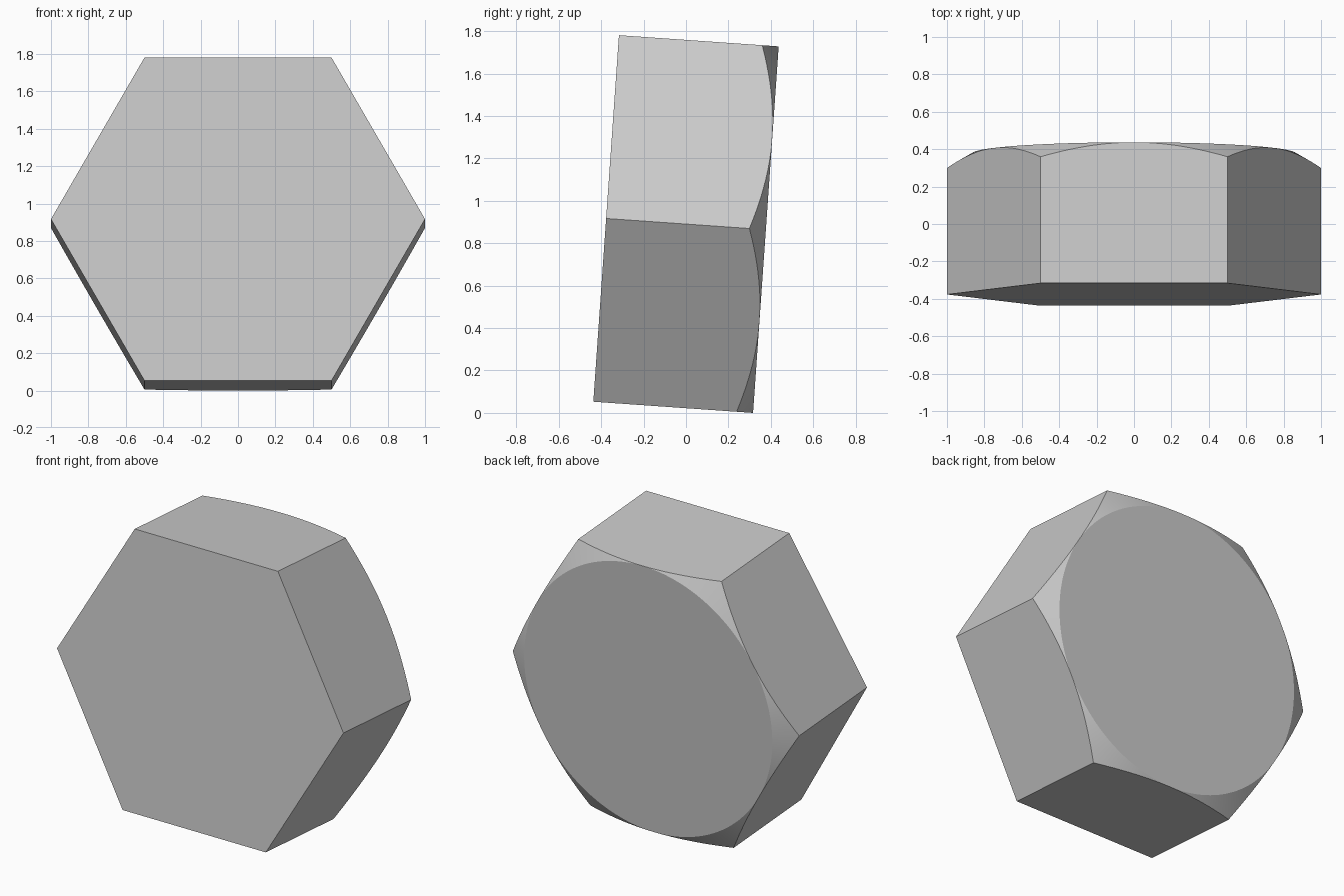
import bpy, bmesh
from math import cos, sin, tan, pi, radians

if "Cube" in bpy.data.objects:
    bpy.data.objects.remove(bpy.data.objects["Cube"])

APOTHEM = cos(pi / 6)      # hexagon with corner radius 1
T = 0.755                  # thickness
DISC = APOTHEM - 0.0005    # radius of the flat back disc
STEPS = 24                 # curve segments per hexagon side
N = 6 * STEPS
TILT = radians(4)

bm = bmesh.new()


def ring_vert(a, r, y):
    return bm.verts.new((r * cos(a), y, r * sin(a)))


# Sharp front hexagon
front = [ring_vert(k * pi / 3, 1, -T / 2) for k in range(6)]
bm.faces.new(front)

# Curved edge where the 30 degree cone cuts the hexagon sides, and the flat disc
edge, disc = [], []
for i in range(N):
    a = 2 * pi * i / N
    r = APOTHEM / cos(a % (pi / 3) - pi / 6)
    edge.append(ring_vert(a, r, T / 2 - (r - DISC) * tan(pi / 6)))
    disc.append(ring_vert(a, DISC, T / 2))
bm.faces.new(disc)

# Conical chamfer
for i in range(N):
    j = (i + 1) % N
    f = bm.faces.new((edge[i], edge[j], disc[j], disc[i]))

# Six flat sides, each with one arched edge
for k in range(6):
    arc = [edge[(k * STEPS + s) % N] for s in range(STEPS + 1)]
    bm.faces.new([front[(k + 1) % 6], front[k]] + arc)

bmesh.ops.recalc_face_normals(bm, faces=bm.faces)
mesh = bpy.data.meshes.new("hex_head")
bm.to_mesh(mesh)
bm.free()

# Lean back slightly, resting on the lower rim
head = bpy.data.objects.new("hex_head", mesh)
bpy.context.collection.objects.link(head)
head.rotation_euler.x = -TILT
head.location.z = APOTHEM * cos(TILT) + T / 2 * sin(TILT)
bpy.context.view_layer.objects.active = head
head.select_set(True)
bpy.ops.object.shade_smooth_by_angle(angle=radians(20))
